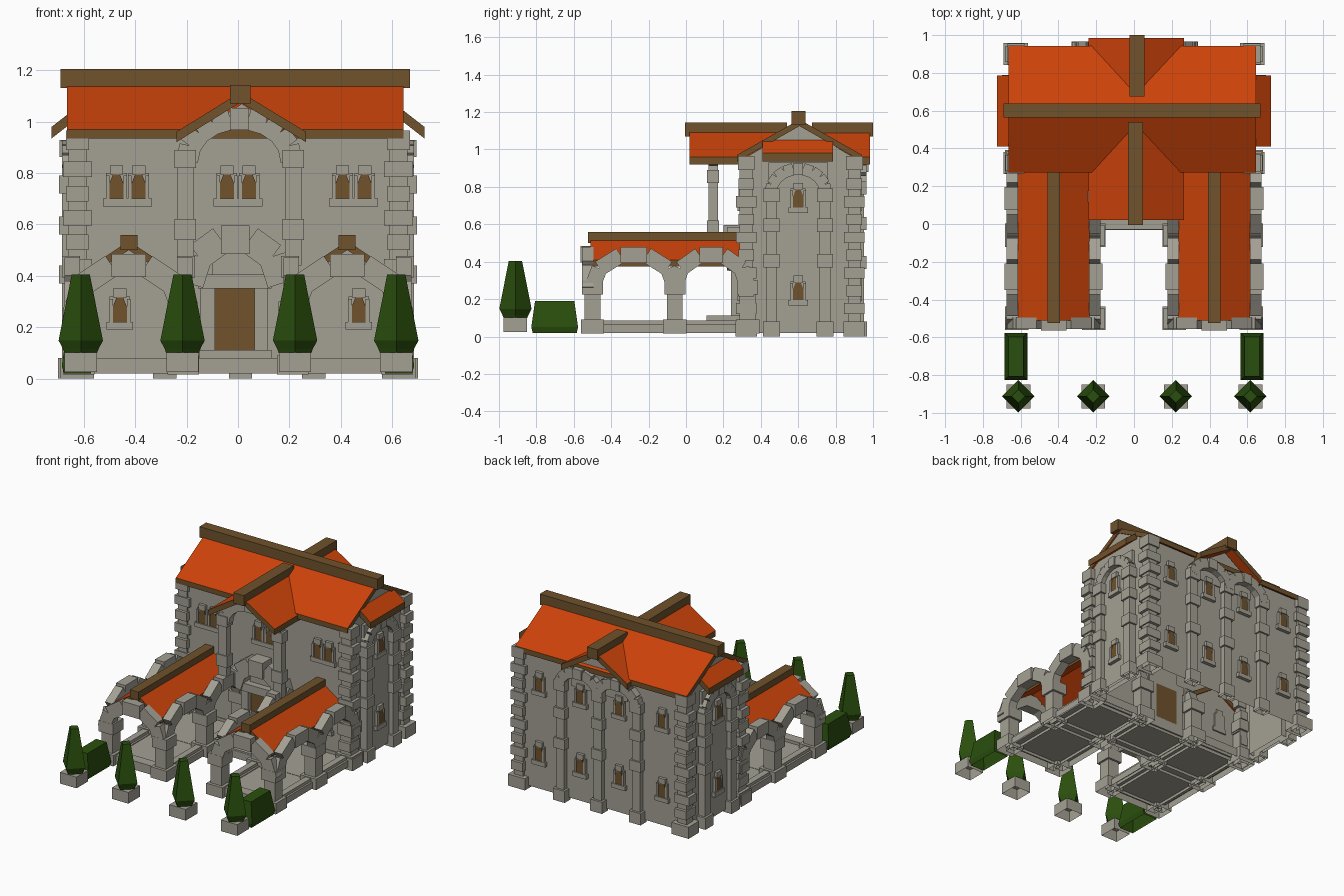
import bpy, bmesh, math
from mathutils import Matrix, Vector

if "Cube" in bpy.data.objects:
    bpy.data.objects.remove(bpy.data.objects["Cube"])


def material(name, rgb):
    m = bpy.data.materials.new(name)
    m.diffuse_color = (*rgb, 1)
    m.use_nodes = True
    m.node_tree.nodes["Principled BSDF"].inputs["Base Color"].default_value = m.diffuse_color
    return m


STONE = material("stone", (0.37, 0.35, 0.295))
WOOD = material("brown wood", (0.16, 0.085, 0.025))
TILE = material("orange tile", (0.6, 0.056, 0.003))
LEAF = material("green leaf", (0.023, 0.078, 0.004))
FRONT, RIGHT, BACK, LEFT = 0, math.pi / 2, math.pi, -math.pi / 2


def finish(name, bm, *mats):
    bmesh.ops.recalc_face_normals(bm, faces=bm.faces)
    # parts resting on the ground are open underneath
    bmesh.ops.delete(bm, geom=[f for f in bm.faces if f.normal.z < -0.99 and f.calc_center_median().z < 0.035],
                     context='FACES')
    me = bpy.data.meshes.new(name)
    bm.to_mesh(me)
    bm.free()
    for m in mats:
        me.materials.append(m)
    ob = bpy.data.objects.new(name, me)
    bpy.context.collection.objects.link(ob)
    return ob


def frame(x, y, ang):
    # local x runs along the wall, local -y points out of it
    return Matrix.Translation((x, y, 0)) @ Matrix.Rotation(ang, 4, 'Z')


def add_box(bm, x0, x1, y0, y1, z0, z1, M=Matrix()):
    c = Matrix.Translation(((x0 + x1) / 2, (y0 + y1) / 2, (z0 + z1) / 2))
    bmesh.ops.create_cube(bm, size=1, matrix=M @ c @ Matrix.Diagonal((x1 - x0, y1 - y0, z1 - z0, 1)))


def boxes(name, mat, rows, M=Matrix()):
    bm = bmesh.new()
    for r in rows:
        add_box(bm, *r, M=M)
    return finish(name, bm, mat)


def prism(name, mat, pts, y0, y1, M=Matrix()):
    # profile in local x/z, extruded along local y
    bm = bmesh.new()
    a = [bm.verts.new(M @ Vector((x, y0, z))) for x, z in pts]
    b = [bm.verts.new(M @ Vector((x, y1, z))) for x, z in pts]
    bm.faces.new(a)
    bm.faces.new(b)
    n = len(pts)
    for i in range(n):
        bm.faces.new((a[i], a[(i + 1) % n], b[(i + 1) % n], b[i]))
    return finish(name, bm, mat)


def loft(name, mat, rings, M=Matrix()):
    bm = bmesh.new()
    prev = None
    for z, hx, hy in rings:
        ring = [bm.verts.new(M @ Vector((sx * hx, sy * hy, z))) for sx, sy in ((-1, -1), (1, -1), (1, 1), (-1, 1))]
        if prev:
            for i in range(4):
                bm.faces.new((prev[i], prev[(i + 1) % 4], ring[(i + 1) % 4], ring[i]))
        else:
            bm.faces.new(ring)
        prev = ring
    bm.faces.new(prev)
    return finish(name, bm, mat)


def tile_slopes(name, pts, thick, y0, y1, M=Matrix()):
    # sloped slab along a profile: tiles on the slopes, wood on the edges
    low = [(x, z - thick) for x, z in reversed(pts)]
    ob = prism(name, TILE, pts + low, y0, y1, M)
    ob.data.materials.append(WOOD)
    for p in ob.data.polygons:
        p.material_index = 0 if abs(p.normal.z) > 0.1 else 1
    return ob


def arch(name, M, a, z0, b, n, thick, depth, key=0.0):
    # ring of separate wedge stones; the middle one stands proud by key
    bm = bmesh.new()
    for i in range(n):
        t = math.pi * (i + 0.5) / n
        tx, tz = -a * math.sin(t), b * math.cos(t)
        ln = math.hypot(tx, tz) * math.pi / n * 1.04
        k = key if i == n // 2 else 0
        B = M @ Matrix.Translation((a * math.cos(t), 0, z0 + b * math.sin(t))) @ Matrix.Rotation(-math.atan2(tz, tx), 4, 'Y')
        add_box(bm, -ln / 2, ln / 2, -depth / 2 - k, depth / 2, -thick / 2, thick / 2, B)
    finish(name, bm, STONE)


def window(name, x, y, z, ang, offsets=(0,)):
    M = frame(x, y, ang)
    w = max(offsets) + 0.052
    rows = [(-w, w, -0.024, 0.01, z, z + 0.03)]
    for o in offsets:
        rows += [(o - 0.04, o + 0.04, -0.01, 0.01, z + 0.03, z + 0.13),
                 (o - 0.026, o + 0.026, -0.02, 0.01, z + 0.125, z + 0.16)]
        rows += [(o + s * 0.034 - 0.007, o + s * 0.034 + 0.007, -0.02, 0.01, z + 0.03, z + 0.12) for s in (-1, 1)]
        pane = [(o - 0.027, z + 0.03), (o + 0.027, z + 0.03), (o + 0.027, z + 0.09),
                (o + 0.012, z + 0.128), (o - 0.012, z + 0.128), (o - 0.027, z + 0.09)]
        prism(name + "_pane", WOOD, pane, -0.016, -0.009, M)
    boxes(name + "_frame", STONE, rows, M)


def pilaster(name, x, y, ang, top, blocks, w=0.03, out=0.03):
    rows = [(-w, w, -out, 0.02, 0, top), (-w - 0.015, w + 0.015, -out - 0.015, 0.02, 0, 0.08)]
    rows += [(-w - 0.012, w + 0.012, -out - 0.012, 0.02, z, z + 0.07) for z in blocks]
    boxes(name, STONE, rows, frame(x, y, ang))


# main house: body with side gables, cross gable attic
ALONG_X = frame(0, 0.607, RIGHT)   # local x = world y, local y = -world x
prism("main_walls", STONE, [(-0.307, 0.02), (0.311, 0.02), (0.311, 0.945), (0, 1.13), (-0.307, 0.945)], -0.635, 0.635, ALONG_X)
prism("cross_attic", STONE, [(-0.2, 0.8), (0.23, 0.8), (0.23, 0.93), (0.015, 1.07), (-0.2, 0.93)], 0.32, 0.925)
tile_slopes("main_roof", [(-0.335, 0.97), (0, 1.16), (0.335, 0.97)], 0.035, -0.645, 0.665, ALONG_X)
tile_slopes("cross_roof", [(-0.24, 0.96), (0.01, 1.115), (0.265, 0.96)], 0.04, 0.02, 0.985)
boxes("ridge_beams", WOOD, [(-0.69, 0.67, 0.565, 0.638, 1.13, 1.205),
                            (-0.032, 0.048, -0.005, 0.54, 1.07, 1.143),
                            (-0.025, 0.055, 0.675, 1.0, 1.07, 1.143)])

# corner quoins
for sx in (-1, 1):
    for yc in (0.322, 0.9):
        rows = [(-0.035, 0.035, -0.035, 0.035, 0.0, 0.95), (-0.045, 0.045, -0.045, 0.045, 0.89, 0.965),
                (-0.065, 0.065, -0.058, 0.058, 0.0, 0.08)]
        for i in range(8):
            a, b = (0.056, 0.042) if i % 2 else (0.044, 0.055)
            rows.append((-a, a, -b, b, 0.12 + i * 0.095, 0.18 + i * 0.095))
        boxes("corner_quoins", STONE, rows, Matrix.Translation((sx * 0.625, yc, 0)))

# side bays with arch, windows and shed roof
for s, ang in ((1, RIGHT), (-1, LEFT)):
    x = s * 0.655
    boxes("side_bay", STONE, [(min(s * 0.6, x), max(s * 0.6, x), 0.44, 0.76, 0.02, 0.93)])
    for y in (0.457, 0.743):
        pilaster("side_pilaster", x, y, ang, 0.76, (0.37, 0.56, 0.72))
    arch("side_arch", frame(x, 0.6, ang), 0.145, 0.77, 0.125, 9, 0.065, 0.06, 0.01)
    for z in (0.165, 0.66):
        window("side_window", x, 0.6, z, ang)
    tile_slopes("side_roof", [(s * 0.635, 1.05), (s * 0.725, 0.98)], 0.045, 0.41, 0.785)

# back: double arch between pilasters, two rows of windows
for x in (-0.285, 0.01, 0.295):
    pilaster("back_pilaster", x, 0.922, BACK, 0.8, (0.36, 0.57, 0.76))
for x in (-0.137, 0.152):
    arch("back_arch", frame(x, 0.935, BACK), 0.145, 0.8, 0.115, 7, 0.07, 0.06, 0.01)
for x in (-0.47, -0.14, 0.155, 0.47):
    for z in (0.19, 0.67):
        window("back_window", x, 0.918, z, BACK)

# front windows and door
for x in (-0.43, 0, 0.45):
    window("front_twin_window", x, 0.3, 0.67, FRONT, (-0.043, 0.043))
for x in (-0.46, 0.47):
    window("front_low_window", x, 0.3, 0.19, FRONT)
boxes("door", WOOD, [(-0.095, 0.07, 0.268, 0.31, 0.11, 0.355)])
boxes("door_surround", STONE, [(-0.145, -0.09, 0.24, 0.31, 0.08, 0.36), (0.065, 0.115, 0.24, 0.31, 0.08, 0.36),
                               (-0.155, 0.13, 0.23, 0.31, 0.35, 0.405), (-0.1, 0.1, 0.275, 0.31, 0.4, 0.5)])
arch("door_arch", frame(-0.01, 0.26, FRONT), 0.17, 0.37, 0.17, 5, 0.11, 0.08, 0.02)
boxes("porch_steps", STONE, [(-0.2, 0.2, -0.03, 0.31, 0.04, 0.08), (-0.2, 0.2, -0.032, 0.03, 0.02, 0.07),
                             (-0.15, 0.13, 0.11, 0.31, 0.075, 0.112)])

# tall front porch arch, standing on the inner arcades
for x in (-0.205, 0.215):
    boxes("porch_column", STONE, [(-0.033, 0.033, -0.025, 0.025, 0.44, 0.86), (-0.042, 0.042, -0.032, 0.032, 0.54, 0.62),
                                  (-0.042, 0.042, -0.032, 0.032, 0.82, 0.89)], Matrix.Translation((x, 0.145, 0)))
arch("porch_arch", frame(0.005, 0.145, FRONT), 0.2, 0.85, 0.16, 9, 0.085, 0.05, 0.01)

# arcaded wings
YS = (-0.5, -0.06, 0.33)
for s in (-1, 1):
    mid, xs = s * 0.425, (s * 0.62, s * 0.213)
    for x, ang, ax in zip(xs, (s * RIGHT, -s * RIGHT), (s * 0.645, s * 0.207)):
        for y in YS:
            boxes("wing_column", STONE, [(-0.062, 0.062, -0.062, 0.062, 0.015, 0.09), (-0.042, 0.042, -0.042, 0.042, 0.09, 0.25),
                                         (-0.056, 0.056, -0.056, 0.056, 0.225, 0.3)], Matrix.Translation((x, y, 0)))
        for y0, y1 in zip(YS, YS[1:]):
            arch("wing_side_arch", frame(ax, (y0 + y1) / 2, ang), (y1 - y0) / 2 - 0.005, 0.25, 0.185, 5, 0.085, 0.06, 0.01)
        boxes("wing_kerb", STONE, [(x - 0.035, x + 0.035, -0.5, 0.33, 0.02, 0.065), (x - 0.022, x + 0.022, -0.5, 0.33, 0.065, 0.085)])
    arch("wing_front_arch", frame(mid, -0.525, FRONT), 0.205, 0.25, 0.19, 5, 0.09, 0.06, 0.01)
    boxes("wing_floor", STONE, [(mid - 0.2, mid + 0.2, -0.5, 0.31, 0.04, 0.06)])
    boxes("wing_cross_kerb", STONE, [(mid - 0.2, mid + 0.2, y - 0.035, y + 0.035, 0.02, z)
                                     for y, z in zip(YS, (0.08, 0.062, 0.08))])
    tile_slopes("wing_roof", [(mid - 0.19, 0.41), (mid, 0.535), (mid + 0.19, 0.41)], 0.035, -0.51, 0.31)
    boxes("wing_ridge_beam", WOOD, [(mid - 0.033, mid + 0.033, -0.525, 0.31, 0.5, 0.558)])

# garden: hedges and potted trees
for x in (-0.625, 0.625):
    loft("hedge", LEAF, [(0.02, 0.052, 0.118), (0.05, 0.061, 0.125), (0.19, 0.04, 0.105)], Matrix.Translation((x, -0.702, 0)))
for x in (-0.612, -0.216, 0.222, 0.616):
    boxes("tree_planter", STONE, [(x - 0.063, x + 0.063, -0.977, -0.85, 0.025, 0.102)])
    loft("tree", LEAF, [(0.1, 0.045, 0.045), (0.115, 0.049, 0.049), (0.148, 0.061, 0.061), (0.405, 0.025, 0.025)],
         frame(x, -0.912, math.pi / 4))
